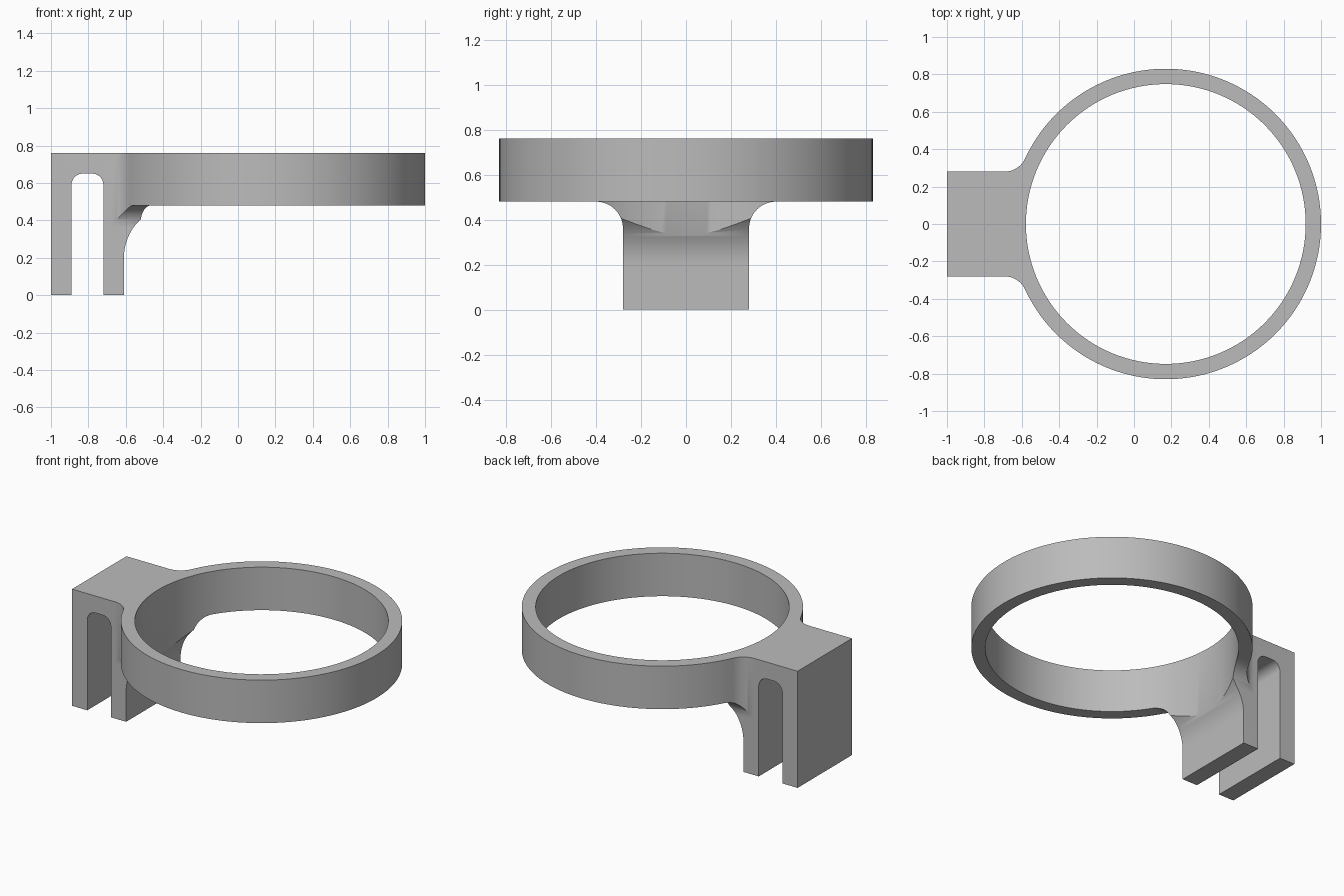
import bpy
import bmesh
from math import sin, cos, pi, sqrt, atan2

if "Cube" in bpy.data.objects:
    bpy.data.objects.remove(bpy.data.objects["Cube"])

CENTRE_X, OUTER, BORE = 0.17, 0.83, 0.748   # ring
HALF_W, FILLET = 0.28, 0.12                 # clip half width, blend radius
TOP, RING_BOTTOM = 0.76, 0.48
LEG_X, LEG_FILLET = -0.61, 0.28             # inner leg face, big blend below ring

grey = bpy.data.materials.new("light grey")
grey.use_nodes = True
colour = (0.5, 0.5, 0.5, 1)
grey.diffuse_color = colour
grey.node_tree.nodes["Principled BSDF"].inputs["Base Color"].default_value = colour


def arc(cx, cy, r, start, end, steps):
    return [(cx + r * cos(start + (end - start) * i / steps),
             cy + r * sin(start + (end - start) * i / steps))
            for i in range(steps + 1)]


def mirror_v(points):
    return [(u, -v) for u, v in reversed(points)]


def prism(name, outline, axis, low, high):
    """Extrude a 2D outline along x, y or z."""
    place = {"x": lambda u, v, d: (d, u, v),
             "y": lambda u, v, d: (u, d, v),
             "z": lambda u, v, d: (u, v, d)}[axis]
    bm = bmesh.new()
    rings = [[bm.verts.new(place(u, v, d)) for u, v in outline] for d in (low, high)]
    bm.faces.new(rings[0])
    bm.faces.new(rings[1])
    n = len(outline)
    for i in range(n):
        j = (i + 1) % n
        bm.faces.new((rings[0][i], rings[0][j], rings[1][j], rings[1][i]))
    bmesh.ops.recalc_face_normals(bm, faces=bm.faces)
    mesh = bpy.data.meshes.new(name)
    bm.to_mesh(mesh)
    bm.free()
    mesh.materials.append(grey)
    obj = bpy.data.objects.new(name, mesh)
    bpy.context.collection.objects.link(obj)
    return obj


def combine(target, tool, operation):
    mod = target.modifiers.new(operation, "BOOLEAN")
    mod.operation, mod.object, mod.solver = operation, tool, "EXACT"
    bpy.context.view_layer.objects.active = target
    bpy.ops.object.modifier_apply(modifier=mod.name)
    bpy.data.objects.remove(tool)


# Plan outline: clip block blended into the round ring
reach = sqrt((OUTER + FILLET) ** 2 - (HALF_W + FILLET) ** 2)
fx, fy = CENTRE_X - reach, HALF_W + FILLET
meet = atan2(fy, -reach)
upper = [(-1, HALF_W)]
upper += arc(fx, fy, FILLET, -pi / 2, meet - pi, 12)
upper += arc(CENTRE_X, 0, OUTER, meet, 0, 72)[1:]
holder = prism("ring_holder_with_clip", upper + mirror_v(upper)[1:], "z", -0.1, 0.9)

# Front profile: two legs, rounded slot, and a curved blend under the ring
profile = [(-1.1, 0), (-0.89, 0)]
profile += arc(-0.83, 0.59, 0.06, pi, pi / 2, 8)
profile += arc(-0.78, 0.59, 0.06, pi / 2, 0, 8)
profile += [(-0.72, 0), (LEG_X, 0)]
profile += arc(LEG_X + LEG_FILLET, RING_BOTTOM - LEG_FILLET, LEG_FILLET, pi, pi / 2, 24)
profile += [(1.1, RING_BOTTOM), (1.1, TOP), (-1.1, TOP)]
combine(holder, prism("front_profile", profile, "y", -1, 1), "INTERSECT")

# Side profile: narrow legs flaring out to the full ring width
flare = [(HALF_W, -0.2)]
flare += arc(HALF_W + FILLET, RING_BOTTOM - FILLET, FILLET, pi, pi / 2, 16)
flare += [(1, RING_BOTTOM), (1, 1)]
side = flare + [(-u, v) for u, v in reversed(flare)]
combine(holder, prism("side_profile", side, "x", -1.2, 1.2), "INTERSECT")

# Round opening through the ring
bore = arc(CENTRE_X, 0, BORE, 0, 2 * pi, 128)[:-1]
combine(holder, prism("bore", bore, "z", -0.3, 1.1), "DIFFERENCE")

bpy.ops.object.select_all(action="DESELECT")
holder.select_set(True)
bpy.context.view_layer.objects.active = holder
bpy.ops.object.shade_smooth_by_angle(angle=pi / 6)
